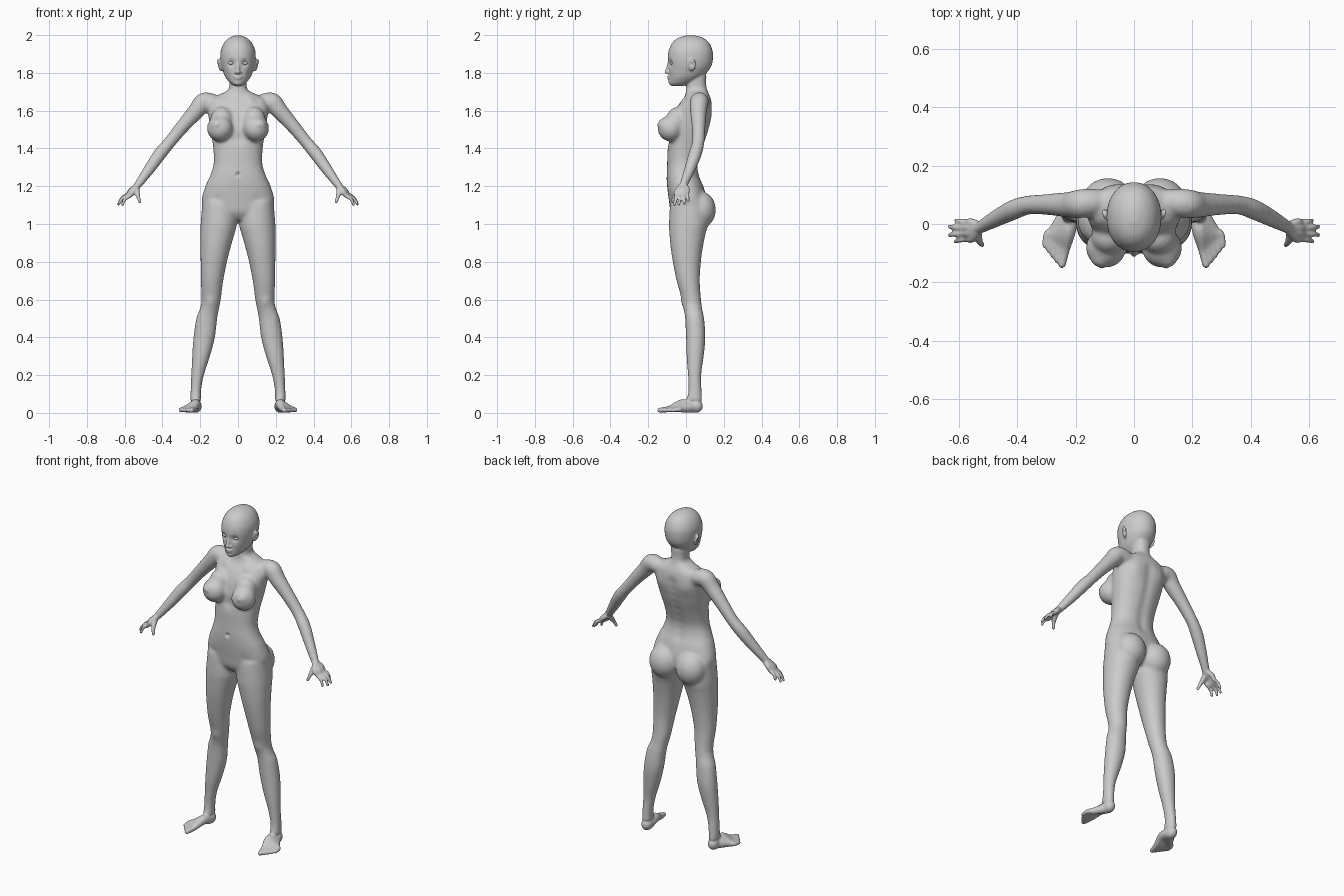
import bpy, bmesh
from math import cos, sin, pi, radians, exp, copysign
from mathutils import Vector, Matrix, Euler


def spline(rows, n=5):
    """Catmull-Rom interpolation of equal-length tuples."""
    out = []
    for i in range(len(rows) - 1):
        p = [rows[max(0, min(len(rows) - 1, i + k))] for k in (-1, 0, 1, 2)]
        for s in range(n):
            t = s / n
            out.append([0.5 * (2*b + (c-a)*t + (2*a-5*b+4*c-d)*t*t + (3*b-a-3*c+d)*t**3)
                        for a, b, c, d in zip(*p)])
    return out + [list(rows[-1])]


def loft(bm, rings, mirror):
    for s in ((1, -1) if mirror else (1,)):
        vs = [[bm.verts.new((p[0] * s, p[1], p[2])) for p in r] for r in rings]
        faces = [bm.faces.new(vs[0]), bm.faces.new(vs[-1][::-1])]
        for a, b in zip(vs, vs[1:]):
            for j in range(len(a)):
                k = (j + 1) % len(a)
                faces.append(bm.faces.new((a[j], b[j], b[k], a[k])))
        bmesh.ops.recalc_face_normals(bm, faces=faces)


def stack(bm, rows, mirror=False, power=2.3, seg=32):
    """Level sections: z, x from, x to, y front, y back."""
    rings = []
    for z, x0, x1, y0, y1 in spline(rows):
        ring = []
        for j in range(seg):
            c, s = cos(2*pi*j/seg), sin(2*pi*j/seg)
            ring.append(((x0+x1)/2 + (x1-x0)/2 * copysign(abs(c)**(2/power), c),
                         (y0+y1)/2 + (y1-y0)/2 * copysign(abs(s)**(2/power), s), z))
        rings.append(ring)
    loft(bm, rings, mirror)


def tube(bm, pts, mirror=True, seg=16):
    """Round-ended limb through points x, y, z, radius."""
    rows = spline(pts)
    P = [Vector(r[:3]) for r in rows]
    R = [r[3] for r in rows]
    d0, d1 = (P[0]-P[1]).normalized(), (P[-1]-P[-2]).normalized()
    caps = [0.4, 0.75, 0.97]
    P0, R0, P1, R1 = P[0], R[0], P[-1], R[-1]
    P = [P0 + d0*R0*k for k in caps[::-1]] + P + [P1 + d1*R1*k for k in caps]
    R = [R0*(1-k*k)**.5 for k in caps[::-1]] + R + [R1*(1-k*k)**.5 for k in caps]
    rings = []
    for i, p in enumerate(P):
        t = (P[min(i+1, len(P)-1)] - P[max(i-1, 0)]).normalized()
        u = t.cross(Vector((0.3, 1, 0.2))if abs(t.y) < .8 else Vector((1, 0, 0))).normalized()
        w = t.cross(u)
        rings.append([p + R[i]*(u*cos(2*pi*j/seg) + w*sin(2*pi*j/seg)) for j in range(seg)])
    loft(bm, rings, mirror)


def ball(bm, c, r, rot=(0, 0, 0)):
    for s in ((1, -1) if c[0] else (1,)):
        e = Euler((radians(rot[0]), radians(rot[1])*s, radians(rot[2])*s))
        m = Matrix.Translation((c[0]*s, c[1], c[2])) @ e.to_matrix().to_4x4() @ Matrix.Diagonal((*r, 1))
        bmesh.ops.create_uvsphere(bm, u_segments=24, v_segments=16, radius=1, matrix=m)


def fuse(obj, bm, voxel, iterations):
    """Melt all overlapping parts into one skin."""
    bm.to_mesh(obj.data)
    bm.free()
    m = obj.modifiers.new("skin", 'REMESH')
    m.mode, m.voxel_size = 'VOXEL', voxel
    s = obj.modifiers.new("soften", 'SMOOTH')
    s.factor, s.iterations = 0.5, iterations
    mesh = bpy.data.meshes.new_from_object(obj.evaluated_get(bpy.context.evaluated_depsgraph_get()))
    obj.modifiers.clear()
    obj.data = mesh


def dab(mesh, c, r, push):
    """Sculpt stroke: push skin with a soft falloff, on both sides."""
    for s in ((1, -1) if c[0] else (1,)):
        cc, v = Vector((c[0]*s, c[1], c[2])), Vector((push[0]*s, push[1], push[2]))
        for p in mesh.vertices:
            d = (p.co - cc).length_squared / (r*r)
            if d < 6:
                p.co += v * exp(-d)


body = bpy.data.objects.new("body", bpy.data.meshes.new("body"))
bpy.context.collection.objects.link(body)
bm = bmesh.new()

# torso and neck: z, half width, front, back
torso = [(1.02, .09, -.05, .07), (1.06, .165, -.08, .10), (1.12, .193, -.09, .112),
         (1.20, .173, -.10, .092), (1.26, .146, -.103, .07), (1.32, .129, -.10, .065),
         (1.40, .131, -.097, .088), (1.48, .143, -.088, .116), (1.56, .155, -.072, .134),
         (1.62, .162, -.047, .138), (1.66, .145, -.017, .132), (1.685, .10, -.003, .122),
         (1.71, .052, 0, .113), (1.74, .046, .002, .107), (1.80, .05, .004, .11)]
stack(bm, [(z, -w, w, f, b) for z, w, f, b in torso])

# legs
stack(bm, [(1.12, .005, .188, -.085, .115), (1.0, .006, .198, -.09, .116), (.95, .018, .199, -.088, .104),
           (.88, .038, .199, -.082, .09), (.80, .058, .198, -.07, .079), (.70, .078, .197, -.05, .073),
           (.60, .091, .193, -.022, .08), (.55, .101, .202, -.012, .086), (.50, .11, .221, -.005, .096),
           (.40, .122, .236, 0, .103), (.30, .148, .243, .003, .094), (.20, .180, .248, .01, .081),
           (.12, .195, .251, .012, .083), (.06, .195, .253, 0, .087)], mirror=True, power=2.1)

# arms
tube(bm, [(.13, .075, 1.642, .046), (.18, .07, 1.646, .05), (.22, .066, 1.60, .045), (.29, .067, 1.52, .037),
          (.36, .065, 1.435, .033), (.41, .05, 1.375, .035), (.47, .02, 1.29, .030), (.53, -.013, 1.207, .022),
          (.545, -.02, 1.19, .021)], seg=24)

# breasts and buttocks
ball(bm, (.085, -.045, 1.55), (.062, .06, .07))
ball(bm, (.096, -.082, 1.506), (.069, .068, .069))
ball(bm, (.110, -.115, 1.522), (.04, .036, .038))
ball(bm, (.089, .078, 1.075), (.089, .08, .097))
fuse(body, bm, .008, 9)

bm = bmesh.new()
bm.from_mesh(body.data)

# head
head = [(1.999, .012, .005, .045), (1.986, .045, -.04, .09), (1.96, .073, -.072, .122),
        (1.92, .091, -.091, .140), (1.88, .094, -.097, .143), (1.84, .089, -.094, .136),
        (1.81, .080, -.091, .118), (1.78, .068, -.090, .09), (1.755, .050, -.090, .055),
        (1.74, .034, -.087, .02), (1.73, .016, -.075, -.02)]
stack(bm, [(z, -w, w, f, b) for z, w, f, b in head], power=2.1)

# nose, lips, ears
tube(bm, [(0, -.089, 1.857, .008), (0, -.095, 1.83, .009), (0, -.103, 1.806, .011)], mirror=False)
ball(bm, (.011, -.094, 1.802), (.008, .011, .008))
ball(bm, (0, -.089, 1.780), (.023, .011, .006))
ball(bm, (0, -.088, 1.770), (.019, .011, .007))
ball(bm, (.097, .032, 1.842), (.009, .021, .034), (-12, 12, -22))

# hands: each finger runs from the wrist through its knuckle
tips = [(.612, -.060, 1.102), (.632, -.038, 1.104), (.632, -.009, 1.108), (.610, .012, 1.122)]
for i, tip in enumerate(tips):
    kx, ky, kz = (.572, .582, .582, .574)[i], -.050 + .0185*i, (1.150, 1.153, 1.157, 1.162)[i]
    tube(bm, [(.535, -.024 + .006*i, 1.2, .017), (kx - .015, ky, kz + .02, .0145), (kx, ky, kz, .012),
              ((kx+tip[0])/2 + .006, (ky+tip[1])/2, (kz+tip[2])/2 + .006, .0095), (*tip, .0075)])
tube(bm, [(.538, -.022, 1.195, .016), (.535, -.045, 1.168, .015), (.528, -.062, 1.143, .0105),
          (.520, -.072, 1.118, .0085)])

# feet: heel to each toe
ball(bm, (.224, .052, .036), (.031, .037, .036))
for i in range(5):
    tube(bm, [(.222, .045, .032, .030), (.225 + .012*i, -.02, .045 - .006*i, .027 - .002*i),
              (.236 + .0155*i, -.085 + .012*i, .022 - .001*i, .017 - .001*i),
              (.247 + .0145*i, -.138 + .016*i, .014, .0135 - .001*i)])
fuse(body, bm, .005, 3)

# sculpted details: eye sockets, cheeks, ears, navel
for stroke in [((.036, -.088, 1.852), .018, (0, .012, 0)), ((.042, -.075, 1.81), .022, (0, -.003, 0)),
               ((0, -.095, 1.745), .016, (0, -.004, 0)), ((.106, .032, 1.845), .012, (-.006, 0, 0)),
               ((0, -.103, 1.262), .010, (0, .012, 0)), ((.111, -.153, 1.526), .009, (0, -.006, 0)),
               ((.09, .13, 1.57), .045, (0, .007, 0)), ((.07, -.015, 1.655), .02, (0, -.006, .002)),
               ((.13, .005, 1.665), .022, (0, -.006, 0)), ((.145, -.018, .585), .03, (0, -.006, 0)),
               ((0, -.09, 1.45), .03, (0, .008, 0)), ((.11, -.09, 1.13), .03, (0, .004, 0))]:
    dab(body.data, *stroke)
# spine groove
for i in range(9):
    z = 1.24 + .045*i
    dab(body.data, (0, .07 + .065*min(1, max(0, (z-1.32)/.24)), z), .028, (0, -.006, 0))

# eyes
eyes = bpy.data.objects.new("eyes", bpy.data.meshes.new("eyes"))
bpy.context.collection.objects.link(eyes)
bm = bmesh.new()
ball(bm, (.036, -.068, 1.852), (.017, .016, .011))
bm.to_mesh(eyes.data)
bm.free()

for o in (body, eyes):
    for f in o.data.polygons:
        f.use_smooth = True
